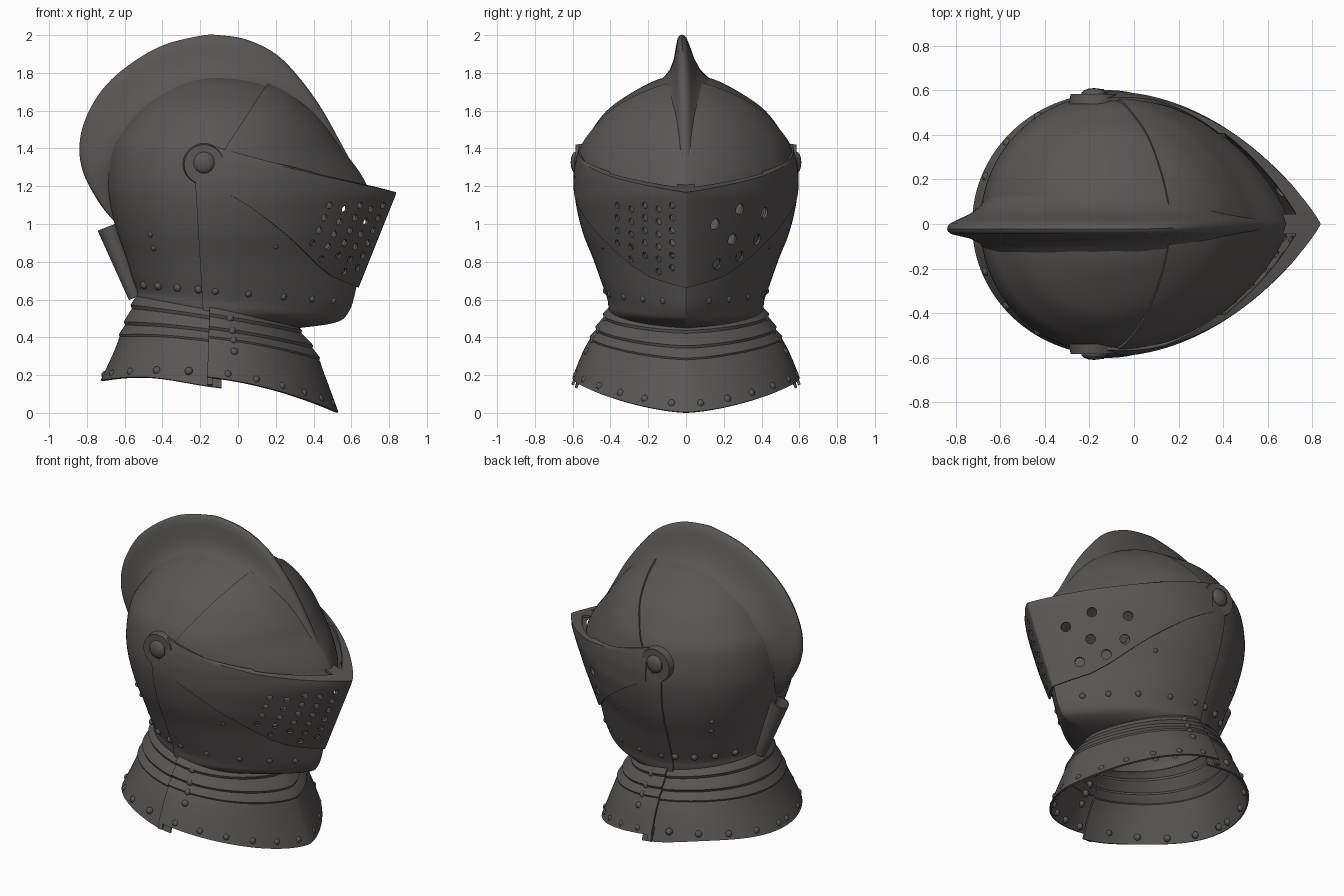
import bpy, bmesh, math
from mathutils import Vector, Matrix

if "Cube" in bpy.data.objects:
    bpy.data.objects.remove(bpy.data.objects["Cube"])

steel = bpy.data.materials.new("dark steel")
steel.diffuse_color = (0.10, 0.093, 0.09, 1)
steel.use_nodes = True
steel.node_tree.nodes["Principled BSDF"].inputs["Base Color"].default_value = steel.diffuse_color
CX = -0.12  # x of the widest section


def finish(name, bm, thick=0, cutter=None):
    me = bpy.data.meshes.new(name)
    bm.to_mesh(me)
    bm.free()
    ob = bpy.data.objects.new(name, me)
    bpy.context.collection.objects.link(ob)
    me.materials.append(steel)
    bpy.ops.object.select_all(action='DESELECT')
    ob.select_set(True)
    bpy.context.view_layer.objects.active = ob
    if thick:
        m = ob.modifiers.new("thickness", 'SOLIDIFY')
        m.thickness, m.offset = thick, 0
        bpy.ops.object.modifier_apply(modifier=m.name)
    if cutter:
        m = ob.modifiers.new("holes", 'BOOLEAN')
        m.operation, m.object, m.solver = 'DIFFERENCE', cutter, 'EXACT'
        bpy.ops.object.modifier_apply(modifier=m.name)
    bpy.ops.object.shade_smooth_by_angle(angle=math.radians(35))
    return ob


def grid(name, us, vs, fn, keep=None, planes=(), thick=0.012, cutter=None):
    bm = bmesh.new()
    vv = [[bm.verts.new(fn(u, v)) for v in vs] for u in us]
    for i in range(len(us) - 1):
        for j in range(len(vs) - 1):
            q = (vv[i][j], vv[i + 1][j], vv[i + 1][j + 1], vv[i][j + 1])
            c = (q[0].co + q[1].co + q[2].co + q[3].co) / 4
            if keep is None or keep(us[i], vs[j], c):
                bm.faces.new(q)
    bmesh.ops.delete(bm, geom=[v for v in bm.verts if not v.link_faces], context='VERTS')
    bmesh.ops.remove_doubles(bm, verts=bm.verts[:], dist=1e-5)
    for co, no in planes:
        bmesh.ops.bisect_plane(bm, geom=bm.verts[:] + bm.edges[:] + bm.faces[:],
                               plane_co=co, plane_no=no, clear_inner=True)
    return finish(name, bm, thick, cutter)


def spline(rows, s):
    n = len(rows)
    i = max(0, min(int(s), n - 2))
    f = s - i
    p = [rows[max(0, min(n - 1, i + k))] for k in (-1, 0, 1, 2)]
    return [0.5 * (2 * b + (c - a) * f + (2 * a - 5 * b + 4 * c - d) * f * f
                   + (3 * b - a - 3 * c + d) * f ** 3) for a, b, c, d in zip(*p)]


def table(tab, t):
    for (a, x), (b, y) in zip(tab, tab[1:]):
        if t <= b:
            return x + (y - x) * (max(t, a) - a) / (b - a)
    return tab[-1][1]


def surf(rings, s, a, off=0.0):
    """Point on a loft: round at the back, keeled at the front."""
    xb, zb, xf, zf, w, q, bulge = spline(rings, s)
    c, sn = math.cos(a), math.sin(a)
    x = CX + ((xf + off - CX) if c >= 0 else (CX - xb + off)) * c
    y = (w + off) * abs(sn) ** (2 * q if c >= 0 else 1)
    k = (x - xb) / (xf - xb)
    z = zb + (zf - zb) * k + bulge * 4 * k * (1 - k) + off * max(0, 1 - s / 4)
    return Vector((x, math.copysign(y, sn), z))


def steps(a, b, n):
    return [a + (b - a) * i / n for i in range(n + 1)]


def cyl(bm, p0, p1, r0, r1, seg=16, caps=True):
    p0, p1 = Vector(p0), Vector(p1)
    d = p1 - p0
    m = Matrix.Translation((p0 + p1) / 2) @ d.to_track_quat('Z', 'Y').to_matrix().to_4x4()
    bmesh.ops.create_cone(bm, cap_ends=caps, segments=seg, radius1=r0, radius2=r1,
                          depth=d.length, matrix=m)


def studs(name, pts, r, flat=1.0):
    bm = bmesh.new()
    for p in pts:
        bmesh.ops.create_uvsphere(bm, u_segments=14, v_segments=8, radius=r,
                                  matrix=Matrix.Translation(p) @ Matrix.Diagonal((1, flat, 1, 1)))
    return finish(name, bm)


# Head shell rings: back x, back z, front x, front z, half width, keel power, sag
HEAD = [(-.13, 1.785, -.11, 1.785, .005, .5, 0), (-.25, 1.765, .07, 1.765, .13, .52, 0),
        (-.38, 1.71, .22, 1.71, .25, .55, 0), (-.52, 1.61, .36, 1.61, .40, .59, 0),
        (-.61, 1.5, .46, 1.5, .49, .63, 0), (-.665, 1.4, .53, 1.4, .545, .68, 0),
        (-.685, 1.25, .64, 1.25, .572, .73, 0), (-.675, 1.12, .69, 1.12, .567, .78, 0),
        (-.635, .96, .67, .96, .53, .84, 0), (-.585, .82, .635, .82, .475, .88, 0),
        (-.555, .72, .605, .65, .43, .92, 0), (-.53, .65, .57, .54, .40, .92, 0),
        (-.53, .62, .50, .485, .393, .85, 0), (-.53, .61, .29, .455, .388, .7, 0)]
COLLAR = [(-.53, .62, .27, .47, .385, .65, 0), (-.60, .45, .385, .32, .462, .65, .03),
          (-.65, .32, .44, .19, .522, .65, .06), (-.72, .17, .51, .005, .58, .65, .09)]
TURN = steps(0, 2 * math.pi, 96)


def face_open(u, v, c):
    return not (c.x > .32 and .84 + max(0, .5 - c.x) * .6 < c.z < 1.16)


# Skull, brow plate and chin plate share the same shape
rows = steps(0, 13, 78)
grid("skull_shell", rows, TURN, lambda s, a: surf(HEAD, s, a), face_open)
grid("brow_plate", rows, TURN, lambda s, a: surf(HEAD, s, a, .012), None,
     [((-.12, 0, 1.32), (.46, 0, -.30)), ((0, 0, 1.17), (0, 0, 1))])
grid("chin_plate", rows, TURN, lambda s, a: surf(HEAD, s, a, .012), face_open,
     [((-.2, 0, .8), (1, 0, .06)), ((0, 0, 1.25), (0, 0, -1))])

# Tall comb: outer x, z and base x, z along the crest
COMB = [(-.62, .98, -.6, .98), (-.67, 1.03, -.62, 1.03), (-.74, 1.12, -.65, 1.12),
        (-.815, 1.26, -.66, 1.26), (-.84, 1.4, -.65, 1.37), (-.81, 1.55, -.62, 1.46),
        (-.72, 1.71, -.55, 1.56), (-.58, 1.84, -.46, 1.645), (-.4, 1.945, -.34, 1.715),
        (-.2, 1.996, -.2, 1.76), (-.1, 2.0, -.1, 1.765), (.05, 1.975, .02, 1.755),
        (.2, 1.9, .13, 1.72), (.32, 1.78, .24, 1.67), (.44, 1.615, .365, 1.56),
        (.555, 1.41, .505, 1.38), (.67, 1.2, .63, 1.2)]
HALF = [(0, .13), (.1, .105), (.22, .08), (.45, .055), (.75, .036), (.92, .024), (.98, .012), (1, 0)]
CROSS = [(h, -y) for h, y in HALF] + [(h, y) for h, y in HALF[-2::-1]]


def comb_pt(s, hy):
    ox, oz, ix, iz = spline(COMB, s)
    h, y = hy
    taper = min(1, .35 + s * .2, .55 + (16 - s) * .2)
    lean = .022 * h * min(1, (16 - s) / 5)
    return (ix + (ox - ix) * h, y * taper - lean, iz + (oz - iz) * h)


grid("comb", steps(0, 16, 80), CROSS, comb_pt, thick=0)

# Visor surface
UP = [(0, 1.41), (.3, 1.32), (.57, 1.255), (1, 1.165)]
LOW = [(0, 1.2), (.2, 1.09), (.44, .94), (.68, .78), (.8, .72), (1, .665)]
WID = [(.6, .425), (.7, .455), (.82, .505), (.96, .555), (1.12, .587), (1.25, .59),
       (1.33, .58), (1.42, .556)]
VQ = .89


def visor_z(z, a):
    t = math.cos(a)
    xf = .63 + (min(z, 1.165) - .66) * .4
    y = table(WID, z) * abs(math.sin(a)) ** (2 * VQ)
    return Vector((CX + t * (xf - CX), math.copysign(y, a), z))


def visor_pt(v, a):
    t = math.cos(a)
    up, k = table(UP, t), max(0, -v)
    p = visor_z(up + (table(LOW, t) - up) * max(0, v), a)
    return p + Vector((-.15 * k * t ** 1.8, 0, .035 * k * t))


# Breathing holes: many small on one side, few large on the other
holes = [(-.07 - .072 * i, 1.1 - .066 * j - .02 * (i % 2), .018)
         for i in range(5) for j in range(6) if 1.09 - .066 * j > .68 + .5 * (.07 + .07 * i)]
holes += [(y, z, .03) for y, z in ((.15, 1.0), (.28, 1.08), (.41, 1.06), (.24, .92),
                                   (.37, .92), (.16, .79), (.28, .83))]
cb = bmesh.new()
for y, z, r in holes:
    a = math.copysign(math.asin((abs(y) / table(WID, z)) ** (.5 / VQ)), y)
    p = visor_z(z, a)
    n = (visor_z(z, a + .02) - p).cross(visor_z(z + .02, a) - p).normalized()
    cyl(cb, p - n * .06, p + n * .06, r, r, 12)
cutter = finish("hole_cutter", cb)
cutter.hide_render = True
grid("visor", [-1, -.55] + steps(0, 1, 20), steps(-math.pi / 2, math.pi / 2, 80), visor_pt,
     lambda v, a, c: not (v == -1 and .6 < math.cos(a + .02) < .975), thick=.014, cutter=cutter)
bpy.data.objects.remove(cutter)

# Visor pivots
bm = bmesh.new()
for s in (-1, 1):
    cyl(bm, (-.18, s * .54, 1.315), (-.18, s * .584, 1.315), .112, .105, 40)
finish("visor_arm_ends", bm)
studs("pivot_bolts", [(-.18, s * .585, 1.325) for s in (-1, 1)], .057, .45)


# Neck collar in two halves, with stepped lames
def lame(s):
    return .012 * ((s / .45) % 1) if s < 1.35 else .004


D = math.radians
neck = steps(0, 3, 60)
grid("collar_front", neck, steps(D(-94), D(94), 64),
     lambda s, a: surf(COLLAR, s, a, .012 + lame(s)))
grid("collar_back", neck, steps(D(87), D(273), 64),
     lambda s, a: surf(COLLAR, s, a, lame(s) - .002)
     - Vector((0, 0, .045 * (s / 3) ** 2 * abs(math.sin(a)) ** 8)))

# Rivets
both = (-1, 1)
studs("head_rivets", [surf(HEAD, 10.5, D(d * s), .006) for s in both
                      for d in (30, 45, 60, 76, 90, 102, 118, 135, 152)], .021)
studs("collar_rivets", [surf(COLLAR, 2.72, D(d * s), .01 if d < 95 else -.002) for s in both
                        for d in (12, 28, 42, 56, 70, 84, 104, 122, 140, 158, 176)]
      + [surf(COLLAR, k, D(80 * s), .014) for s in both for k in (.4, .85, 1.3, 1.9)], .022)
studs("cheek_rivets", [surf(HEAD, 8.55, D(66 * s), .008) for s in both]
      + [surf(HEAD, k, D(132 * s), .001) for s in both for k in (8.1, 8.6)], .016)

# Collar side catches
bm = bmesh.new()
for s in both:
    bmesh.ops.create_cube(bm, size=1, matrix=Matrix.Translation((-.15, s * .585, .19))
                          @ Matrix.Rotation(s * .35, 4, 'X') @ Matrix.Diagonal((.03, .015, .09, 1)))
finish("collar_catches", bm)

# Plume holder at the back
bm = bmesh.new()
cyl(bm, (-.545, 0, .61), (-.69, 0, .985), .03, .052, 24, False)
finish("plume_holder", bm, .01)
